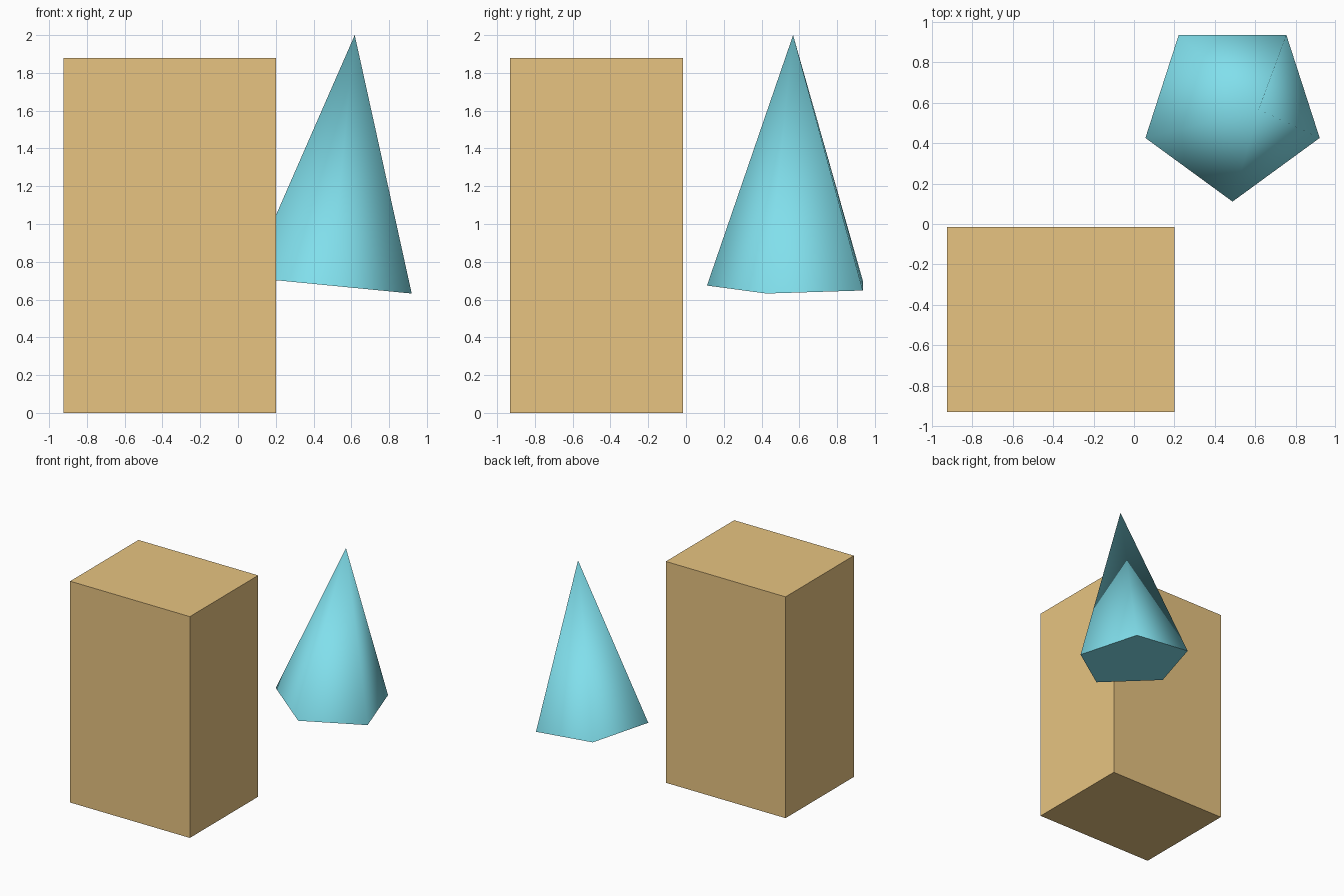
import bpy
from math import radians

if "Cube" in bpy.data.objects:
    bpy.data.objects.remove(bpy.data.objects["Cube"])


def paint(obj, name, color):
    mat = bpy.data.materials.new(name)
    mat.diffuse_color = color
    mat.use_nodes = True
    mat.node_tree.nodes["Principled BSDF"].inputs["Base Color"].default_value = mat.diffuse_color
    obj.data.materials.append(mat)


# Tall rectangular block
lo, hi = (-0.925, -0.932, 0.0), (0.2, -0.015, 1.88)
bpy.ops.mesh.primitive_cube_add(size=1, location=[(a + b) / 2 for a, b in zip(lo, hi)])
block = bpy.context.object
block.name = "block"
block.scale = [b - a for a, b in zip(lo, hi)]
bpy.ops.object.transform_apply(location=False, rotation=False, scale=True)
paint(block, "ochre", (0.8, 0.55, 0.22, 1))

# Five-sided cone leaning to the right, one base corner facing front
bpy.ops.mesh.primitive_cone_add(
    vertices=5, radius1=0.456, radius2=0, depth=1.332,
    location=(0.553, 0.567, 1.337), rotation=(0, radians(-5.6), radians(180)))
cone = bpy.context.object
cone.name = "leaning_cone"
bpy.ops.object.shade_smooth_by_angle(angle=radians(85))  # smooth sides, sharp base
paint(cone, "turquoise", (0.22, 0.74, 0.84, 1))
